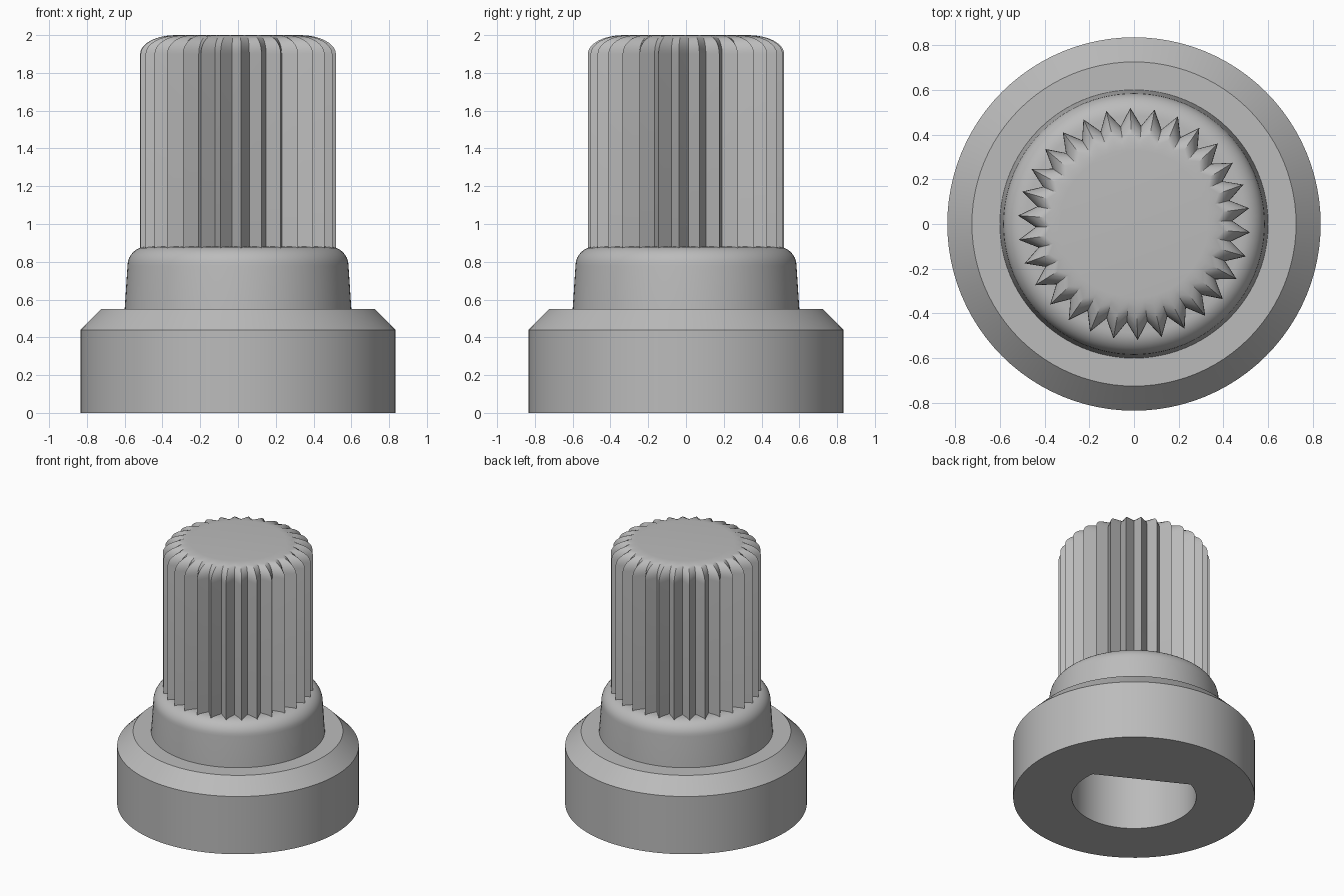
import bpy, bmesh, math
from math import cos, sin, pi, radians

cube = bpy.data.objects.get("Cube")
if cube:
    bpy.data.objects.remove(cube, do_unlink=True)

grey = bpy.data.materials.new("plain grey")
grey.use_nodes = True
COLOR = (0.5, 0.5, 0.5, 1)
grey.diffuse_color = COLOR
grey.node_tree.nodes["Principled BSDF"].inputs["Base Color"].default_value = COLOR


def loft(name, rings):
    """Skin a stack of equal-length rings and cap both ends."""
    bm = bmesh.new()
    loops = [[bm.verts.new(p) for p in ring] for ring in rings]
    n = len(loops[0])
    for low, high in zip(loops, loops[1:]):
        for i in range(n):
            j = (i + 1) % n
            bm.faces.new((low[i], low[j], high[j], high[i]))
    bm.faces.new(loops[0][::-1])
    bm.faces.new(loops[-1])
    bmesh.ops.recalc_face_normals(bm, faces=bm.faces)
    mesh = bpy.data.meshes.new(name)
    bm.to_mesh(mesh)
    bm.free()
    mesh.materials.append(grey)
    obj = bpy.data.objects.new(name, mesh)
    bpy.context.collection.objects.link(obj)
    return obj


def circle(r, z, n=96):
    return [(r * cos(2 * pi * i / n), r * sin(2 * pi * i / n), z) for i in range(n)]


def star(tip, valley, z, teeth=30, phase=radians(7.8)):
    ring = []
    for i in range(2 * teeth):
        r = valley if i % 2 else tip
        a = phase + pi * i / teeth
        ring.append((r * cos(a), r * sin(a), z))
    return ring


def select_only(obj):
    bpy.ops.object.select_all(action='DESELECT')
    obj.select_set(True)
    bpy.context.view_layer.objects.active = obj


# Wide foot with a chamfered top edge
base = loft("base", [circle(r, z) for r, z in
                     ((0.835, 0), (0.835, 0.44), (0.725, 0.55))])

# Slightly tapered collar with a rounded shoulder
shoulder = [(0.485 + 0.1 * cos(t), 0.78 + 0.1 * sin(t))
            for t in (pi / 2 * k / 8 for k in range(9))]
collar = loft("collar", [circle(r, z) for r, z in
                         [(0.602, 0.5), (0.6, 0.55)] + shoulder])

# Fluted grip whose teeth curve over and fade into a flat round top
crown = [star(0.33 + 0.19 * cos(t), 0.33 + 0.11 * cos(t), 1.9 + 0.1 * sin(t))
         for t in (pi / 2 * k / 8 for k in range(9))]
grip = loft("fluted_grip", [star(0.52, 0.44, 0.86)] + crown)

# D-shaped shaft socket cut up through the underside
half = math.acos(0.255 / 0.43)
facing = radians(62)
arc = [facing + half + (2 * pi - 2 * half) * i / 64 for i in range(65)]
cutter = loft("socket_cutter", [[(0.43 * cos(a), 0.43 * sin(a), z) for a in arc]
                                for z in (-0.1, 0.84)])
cutter.hide_render = True
for part in (base, collar):
    mod = part.modifiers.new("socket", 'BOOLEAN')
    mod.object = cutter
    mod.operation = 'DIFFERENCE'
    mod.solver = 'EXACT'
    select_only(part)
    bpy.ops.object.modifier_apply(modifier=mod.name)
bpy.data.objects.remove(cutter, do_unlink=True)

# Smooth the round surfaces, keep the corners and teeth crisp
for part in (base, collar, grip):
    select_only(part)
    bpy.ops.object.shade_smooth_by_angle(angle=radians(30))
